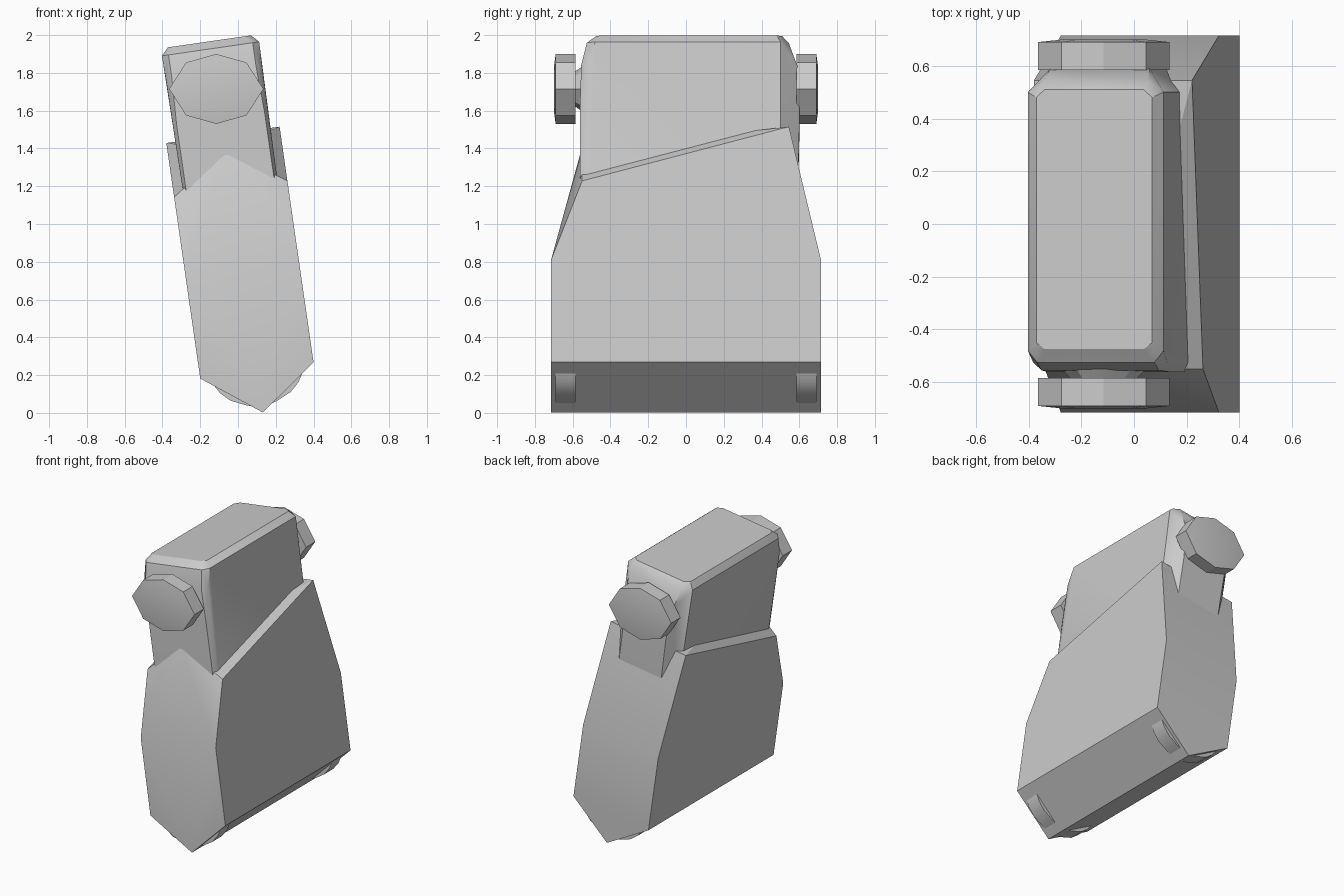
import bpy, bmesh, math
from mathutils import Matrix

cube = bpy.data.objects.get("Cube")
if cube:
    bpy.data.objects.remove(cube)

grey = bpy.data.materials.new("plain_grey")
grey.use_nodes = True
colour = (0.6, 0.6, 0.6, 1)
grey.diffuse_color = colour
grey.node_tree.nodes["Principled BSDF"].inputs["Base Color"].default_value = colour

# Leaning frame shared by the body and head
LEAN = Matrix.Translation((0.1, 0, 0.225)) @ Matrix.Rotation(math.radians(-8.2), 4, 'Y')


def solid(name, points, frame=Matrix()):
    """Convex faceted part through the given points."""
    bm = bmesh.new()
    for p in points:
        bm.verts.new(frame @ Matrix.Translation(p).to_translation())
    hull = bmesh.ops.convex_hull(bm, input=bm.verts)
    loose = [v for v in bm.verts if not v.link_faces]
    bmesh.ops.delete(bm, geom=loose, context='VERTS')
    bmesh.ops.dissolve_limit(bm, angle_limit=math.radians(0.5),
                             verts=bm.verts, edges=bm.edges)
    bmesh.ops.recalc_face_normals(bm, faces=bm.faces)
    mesh = bpy.data.meshes.new(name)
    bm.to_mesh(mesh)
    bm.free()
    mesh.materials.append(grey)
    obj = bpy.data.objects.new(name, mesh)
    bpy.context.collection.objects.link(obj)
    bpy.ops.object.select_all(action='DESELECT')
    obj.select_set(True)
    bpy.context.view_layer.objects.active = obj
    bpy.ops.object.shade_smooth_by_angle(angle=math.radians(30))
    return obj


# Body: slab with a keel below, tapered ends and a ridged sloping top
W, L = 0.303, 0.715
body = [(0, -L, -0.225), (0, L, -0.225), (0, -0.555, 1.176), (0, 0.545, 1.26)]
for s in (-W, W):
    body += [(s, -L, 0), (s, L, 0), (s, -L, 0.545), (s, L, 0.545),
             (s, -0.55, 0.97), (s, 0.545, 1.26)]
solid("body", body, LEAN)

# Head: block with chamfered corners, one ring per height
# height, half width, front side/middle y, front half, back side/middle y, back half
rings = [
    (0.85, 0.250, -0.525, -0.560, 0.235, 0.50, 0.590, 0.17),
    (1.35, 0.254, -0.525, -0.562, 0.235, 0.50, 0.602, 0.17),
    (1.60, 0.257, -0.525, -0.555, 0.225, 0.50, 0.590, 0.19),
    (1.72, 0.260, -0.480, -0.525, 0.225, 0.50, 0.545, 0.20),
    (1.76, 0.222, -0.450, -0.475, 0.190, 0.48, 0.510, 0.19),
]
head = []
for z, w, fs, fm, fw, bs, bm_y, bw in rings:
    for s in (-1, 1):
        head += [(s * w, fs, z), (s * fw, fm, z), (s * bw, bm_y, z), (s * w, bs, z)]
solid("head", head, LEAN)

# Knobs: flattened octagons on short tapered stems at both ends
OCTAGON = [(0.25, 0), (0.16, 0.14), (0, 0.185), (-0.16, 0.14),
           (-0.25, 0), (-0.16, -0.14), (0, -0.185), (0.16, -0.14)]


def disc(name, side, steps):
    pts = [(-0.115 + x * k, side * y, 1.715 + z * k) for y, k in steps for x, z in OCTAGON]
    solid(name, pts)


for side, label in ((-1, "front"), (1, "back")):
    disc(label + "_knob", side, [(0.585, 1), (0.69, 1), (0.70, 0.62)])
    disc(label + "_knob_stem", side, [(0.54, 0.68), (0.60, 0.45)])

# Feet: four small rounded lugs on the keel faces
LUG = [(0.235, -0.05), (0.21, -0.092), (0.162, -0.138),
       (0.09, -0.172), (0.045, -0.187), (0.13, -0.09)]
for sx, left in ((-1, "right"), (1, "left")):
    for sy, end in ((-1, "front"), (1, "back")):
        solid(f"{end}_{left}_lug",
              [(sx * u, sy * y, v) for u, v in LUG for y in (0.585, 0.69)], LEAN)
